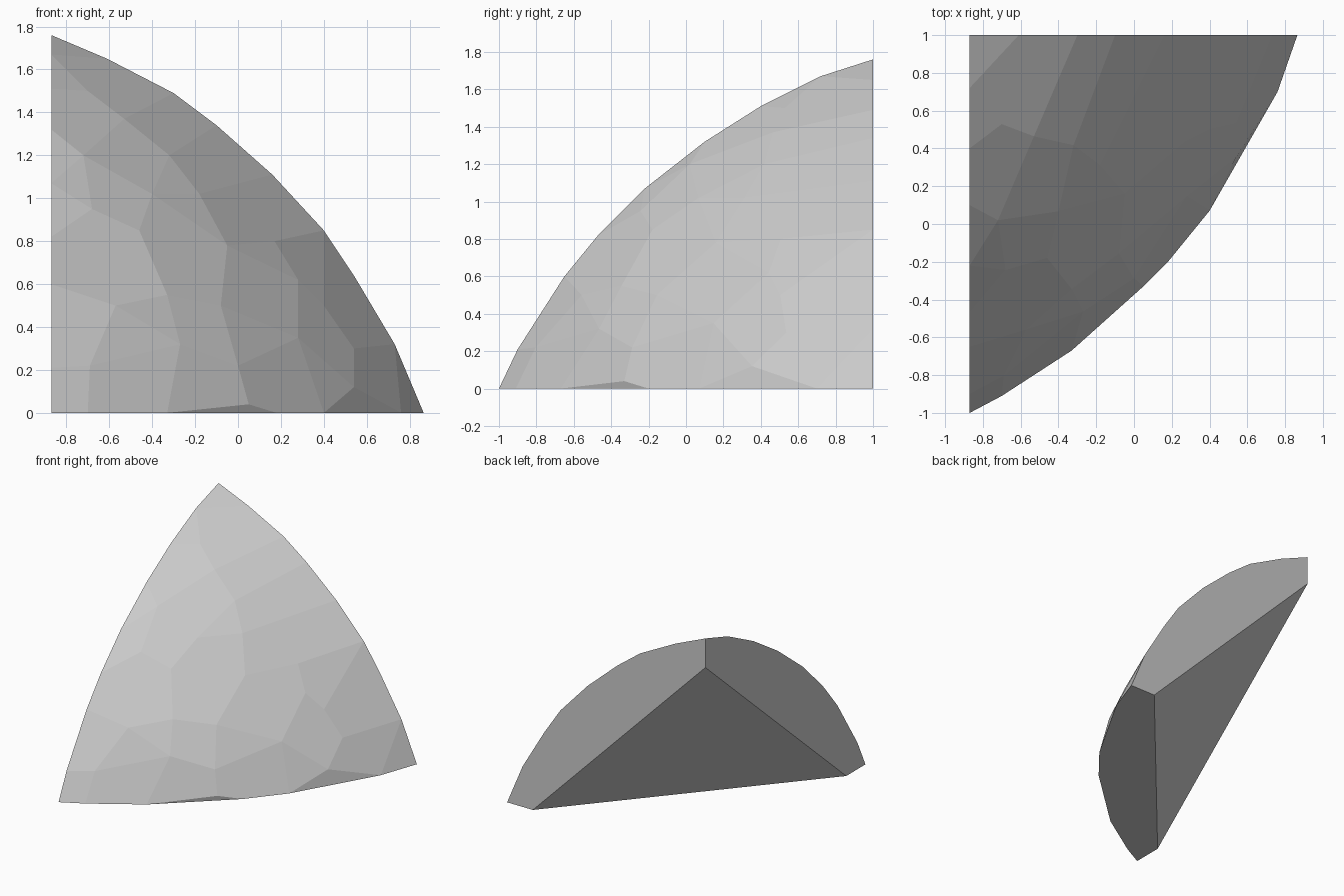
import bpy, bmesh, math
from mathutils import Vector

if "Cube" in bpy.data.objects:
    bpy.data.objects.remove(bpy.data.objects["Cube"])

# Corner planes of the shard and the sphere its outer face follows
LEFT, BACK, FLOOR = -0.87, 1.0, 0.0
CENTRE, RADIUS = Vector((-2.13, 1.84, -1.21)), 3.333

# Outer rims lying in the left, back and floor planes
left_rim = [(-1, 0), (-.9, .21), (-.65, .6), (-.47, .82), (-.22, 1.07),
            (.1, 1.32), (.4, 1.51), (.72, 1.67), (1, 1.76)]
back_rim = [(-.61, 1.65), (-.3, 1.49), (-.1, 1.34), (.16, 1.11),
            (.4, .85), (.54, .64), (.73, .32), (.865, 0)]
floor_rim = [(-.7, -.91), (-.33, -.67), (.18, -.2), (.4, .07), (.53, .28), (.76, .7)]

# Facet corners on the domed face, as x and z
dome = [(-.72, 1.2), (-.68, .95), (-.57, .5), (-.69, .22), (-.33, .55), (-.27, .32),
        (-.46, .85), (-.4, 1.02), (-.53, 1.37), (-.32, 1.2), (-.18, 1.02), (-.05, .78),
        (-.08, .5), (0, .22), (-.08, 1.15), (.14, 1.0), (.17, .8), (.28, .62),
        (.28, .35), (.4, .5), (.54, .3), (.54, .12), (.64, .4), (-.7, 1.5)]


def on_dome(x, z):
    reach = RADIUS ** 2 - (x - CENTRE.x) ** 2 - (z - CENTRE.z) ** 2
    return (x, CENTRE.y - math.sqrt(reach), z)


points = [(LEFT, y, z) for y, z in left_rim]
points += [(x, BACK, z) for x, z in back_rim]
points += [(x, y, FLOOR) for x, y in floor_rim]
points += [on_dome(x, z) for x, z in dome]
points.append((.05, -.33, .04))
# Corners of the flat inner cut
points += [(LEFT, BACK, 1.53), (LEFT, -.76, FLOOR), (.64, BACK, FLOOR)]

# Faceted solid wrapped around the points
bm = bmesh.new()
for p in points:
    bm.verts.new(p)
hull = bmesh.ops.convex_hull(bm, input=bm.verts)
loose = [g for g in hull["geom_interior"] + hull["geom_unused"]
         if isinstance(g, bmesh.types.BMVert)]
bmesh.ops.delete(bm, geom=list(set(loose)), context='VERTS')
# Merge nearly level triangles into broader facets
bmesh.ops.dissolve_limit(bm, angle_limit=math.radians(3.5),
                         verts=bm.verts, edges=bm.edges)
bmesh.ops.recalc_face_normals(bm, faces=bm.faces)

mesh = bpy.data.meshes.new("shell_shard")
bm.to_mesh(mesh)
bm.free()

stone = bpy.data.materials.new("light_grey")
stone.diffuse_color = (.6, .6, .6, 1)
stone.use_nodes = True
stone.node_tree.nodes["Principled BSDF"].inputs["Base Color"].default_value = stone.diffuse_color
mesh.materials.append(stone)
shard = bpy.data.objects.new("shell_shard", mesh)
bpy.context.collection.objects.link(shard)
